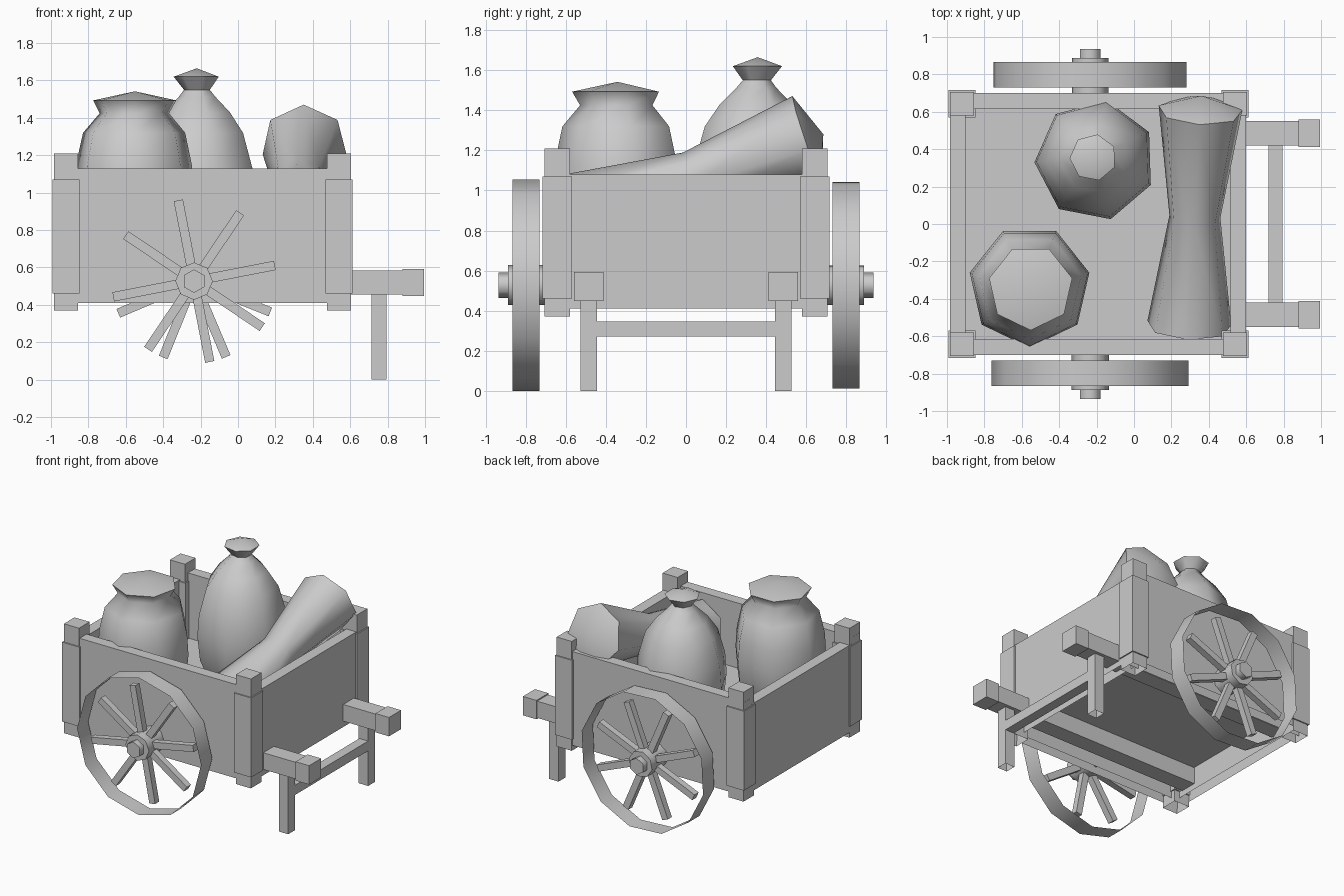
import bpy, bmesh
from math import radians, pi, cos, sin
from mathutils import Matrix, Vector

if "Cube" in bpy.data.objects:
    bpy.data.objects.remove(bpy.data.objects["Cube"])

grey = bpy.data.materials.new("plain_grey")
grey.use_nodes = True
grey.diffuse_color = (0.6, 0.6, 0.6, 1)
grey.node_tree.nodes["Principled BSDF"].inputs["Base Color"].default_value = (0.6, 0.6, 0.6, 1)


def finish(name, bm):
    mesh = bpy.data.meshes.new(name)
    bm.to_mesh(mesh)
    bm.free()
    obj = bpy.data.objects.new(name, mesh)
    bpy.context.collection.objects.link(obj)
    mesh.materials.append(grey)
    return obj


def box(name, x, y, z, open_bottom=False):
    """Box from (min, max) pairs, with or without its underside."""
    bm = bmesh.new()
    size = Matrix.Diagonal((x[1] - x[0], y[1] - y[0], z[1] - z[0], 1))
    mid = Matrix.Translation([(a + b) / 2 for a, b in (x, y, z)])
    bmesh.ops.create_cube(bm, size=1, matrix=mid @ size)
    if open_bottom:
        bm.normal_update()
        under = [f for f in bm.faces if f.normal.z < -0.9]
        bmesh.ops.delete(bm, geom=under, context="FACES_ONLY")
    return finish(name, bm)


def around(c, h):
    return (c - h, c + h)


def lathe(name, profile, sides, matrix, turn=0.0, lean=(0, 0)):
    """Smooth stack of polygon rings; a zero radius makes a point.
    Rings drift sideways by lean from the first to the last."""
    bm = bmesh.new()
    rings = []
    for k, (r, z) in enumerate(profile):
        dx, dy = (d * k / (len(profile) - 1) for d in lean)
        angles = [turn + 2 * pi * i / sides for i in range(sides)]
        if r == 0:
            rings.append([bm.verts.new((dx, dy, z))] * sides)
        else:
            rings.append([bm.verts.new((dx + r * cos(a), dy + r * sin(a), z)) for a in angles])
    for low, high in zip(rings, rings[1:]):
        for i in range(sides):
            j = (i + 1) % sides
            bm.faces.new(dict.fromkeys((low[i], low[j], high[j], high[i])))
    bm.transform(matrix)
    obj = finish(name, bm)
    bpy.ops.object.select_all(action="DESELECT")
    obj.select_set(True)
    bpy.context.view_layer.objects.active = obj
    bpy.ops.object.shade_smooth_by_angle(angle=radians(65))


# Cart body
for s, side in ((-1, "front"), (1, "back")):
    box(side + "_wall", (-0.985, 0.595), sorted((s * 0.615, s * 0.7)), (0.41, 1.13), True)
box("right_wall", (-0.985, -0.9), (-0.615, 0.615), (0.41, 1.08), True)
box("left_wall", (0.515, 0.6), (-0.615, 0.615), (0.41, 1.08), True)
box("floor", (-0.9, 0.515), (-0.615, 0.615), (0.585, 0.63))

# Corner posts with wider sleeves
for x, end in ((-0.92, "right"), (0.54, "left")):
    for y, side in ((-0.643, "front"), (0.643, "back")):
        box(f"{side}_{end}_post", around(x, 0.064), around(y, 0.064), (0.37, 1.21), True)
        box(f"{side}_{end}_sleeve", around(x, 0.073), around(y, 0.073), (0.46, 1.07))

# Pulling shafts, grips, legs and crossbar
for s, side in ((-1, "front"), (1, "back")):
    y = s * 0.485
    box(side + "_shaft", (-0.9, 0.9), around(y, 0.065), (0.455, 0.583))
    box(side + "_grip", (0.88, 0.995), around(y, 0.073), (0.447, 0.592))
    box(side + "_leg", (0.715, 0.795), around(y, 0.041), (0, 0.46), True)
box("crossbar", (0.72, 0.795), (-0.45, 0.45), (0.27, 0.345))

# Wheels: thin rim band, hub, axle and loose spokes
for s, side, turn in ((-1, "front", 0), (1, "back", 12)):
    base = Matrix.Translation((-0.235, 0, 0.527)) @ Matrix.Rotation(radians(90 * -s), 4, "X")
    roll = -s * radians(turn)
    lathe(side + "_rim", [(0.527, 0.73), (0.527, 0.865)], 12, base, roll)
    lathe(side + "_hub", [(0, 0.7), (0.1, 0.7), (0.1, 0.888), (0, 0.888)], 8, base, roll)
    lathe(side + "_axle", [(0, 0.65), (0.063, 0.65), (0.063, 0.935), (0, 0.935)], 6, base, pi / 2)
    bm = bmesh.new()
    for k in range(8):
        spin = Matrix.Rotation(-radians(turn + 11 + 45 * k), 4, "Y")
        place = Matrix.Translation((-0.235, s * 0.8, 0.527)) @ spin
        size = Matrix.Diagonal((0.37, 0.05, 0.05, 1))
        bmesh.ops.create_cube(bm, size=1, matrix=place @ Matrix.Translation((0.255, 0, 0)) @ size)
    finish(side + "_spokes", bm)

# Wide sack and tied sack
wide = [(0, 0.63), (0.24, 0.63), (0.31, 0.8), (0.328, 1.0), (0.318, 1.15), (0.28, 1.32),
        (0.19, 1.425), (0.228, 1.493), (0, 1.542)]
lathe("wide_sack", wide, 7, Matrix.Translation((-0.563, -0.328, 0)), -pi / 2, (0.012, -0.014))
tied = [(0, 0.63), (0.24, 0.63), (0.305, 0.78), (0.325, 0.97), (0.313, 1.13), (0.26, 1.32),
        (0.185, 1.43), (0.1, 1.515), (0.072, 1.55), (0.126, 1.62), (0, 1.665)]
lathe("tied_sack", tied, 7, Matrix.Translation((-0.202, 0.333, 0)), radians(79), (-0.018, 0.025))

# Leaning bundle with a narrow waist
start, stop = Vector((0.295, -0.545, 0.86)), Vector((0.355, 0.605, 1.253))
axis = (stop - start).normalized()
across = axis.cross(Vector((0, 0, 1))).normalized()
frame = Matrix((across, across.cross(axis), axis)).transposed().to_4x4()
length = (stop - start).length
bundle = [(0, -0.07), (0.23, 0), (0.14, length / 2), (0.23, length), (0, length + 0.085)]
lathe("bundle", bundle, 7, Matrix.Translation(start) @ frame, pi / 2)
